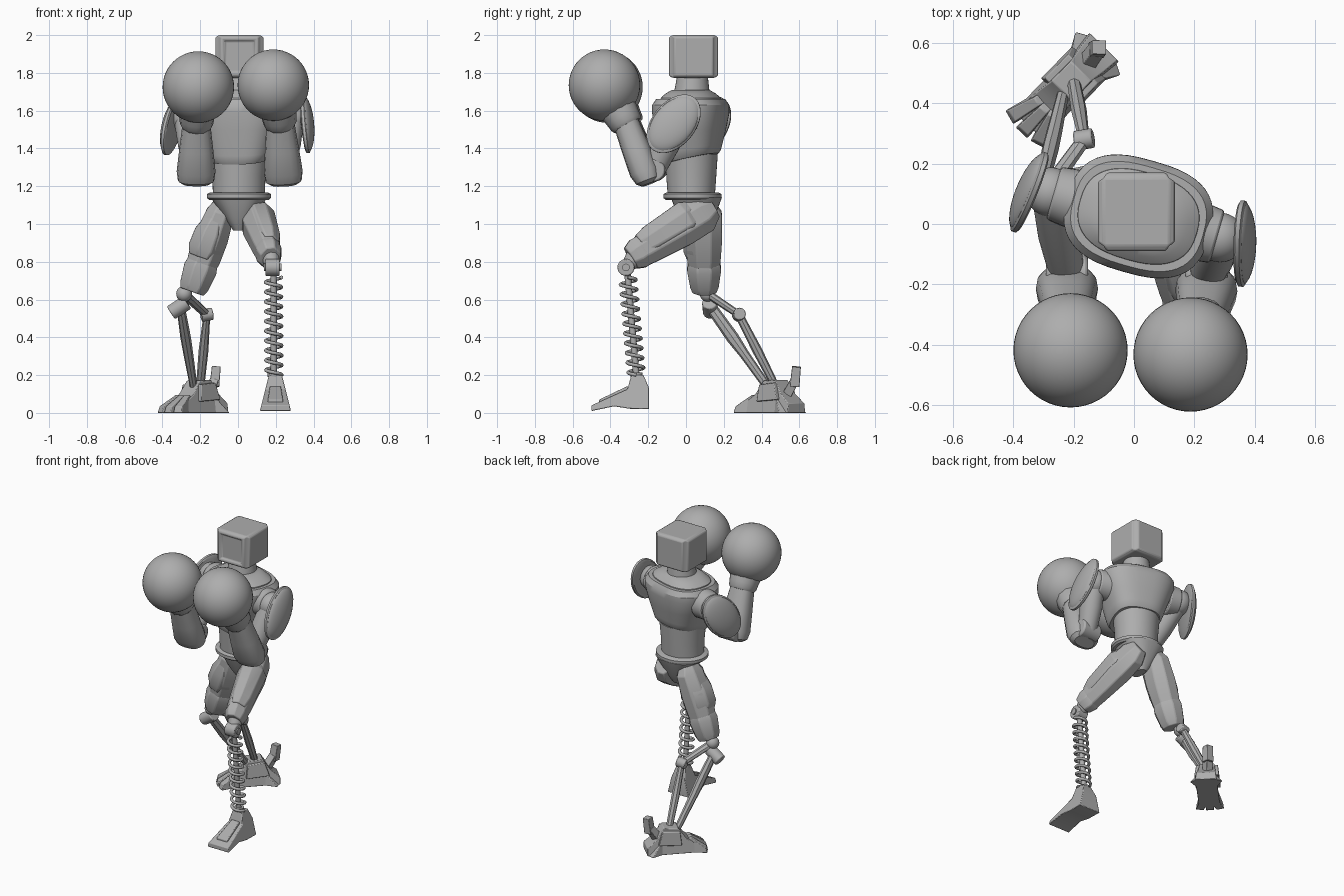
import bpy, bmesh, math
from mathutils import Vector as V, Matrix

old = bpy.data.objects.get("Cube")
if old:
    bpy.data.objects.remove(old)

grey = bpy.data.materials.new("plain grey")
grey.use_nodes = True
grey.diffuse_color = (0.42, 0.42, 0.42, 1)
grey.node_tree.nodes["Principled BSDF"].inputs["Base Color"].default_value = (0.42, 0.42, 0.42, 1)


def shade(ob, angle=32):
    bpy.ops.object.select_all(action='DESELECT')
    ob.select_set(True)
    bpy.context.view_layer.objects.active = ob
    bpy.ops.object.shade_smooth_by_angle(angle=math.radians(angle))


def finish(name, bm, bevel=0.0, smooth=True):
    bmesh.ops.recalc_face_normals(bm, faces=bm.faces)
    me = bpy.data.meshes.new(name)
    bm.to_mesh(me)
    bm.free()
    me.materials.append(grey)
    ob = bpy.data.objects.new(name, me)
    bpy.context.collection.objects.link(ob)
    if bevel:
        m = ob.modifiers.new("Bevel", 'BEVEL')
        m.width, m.segments, m.limit_method = bevel, 2, 'ANGLE'
    if smooth:
        shade(ob)
    return ob


def loft(name, rings, n=32, power=2.0, turn=0.0, bevel=0.0):
    """Skin a stack of (centre, U, W) superellipse sections and cap the ends."""
    bm = bmesh.new()
    loops = []
    for c, u, w in rings:
        loop = []
        for i in range(n):
            a = 2 * math.pi * i / n + turn
            f = [math.copysign(abs(t) ** (2 / power), t) for t in (math.cos(a), math.sin(a))]
            loop.append(bm.verts.new(c + u * f[0] + w * f[1]))
        loops.append(loop)
    for a, b in zip(loops, loops[1:]):
        for i in range(n):
            bm.faces.new((a[i], a[(i + 1) % n], b[(i + 1) % n], b[i]))
    bm.faces.new(loops[0])
    bm.faces.new(loops[-1])
    return finish(name, bm, bevel)


def limb(name, a, b, prof, n=24, power=2.0, turn=0.0, bevel=0.0):
    """Loft along a-b; prof rows are (fraction, radius across, radius deep)."""
    a, b = V(a), V(b)
    d = (b - a).normalized()
    side = V((1, 0, 0)) if abs(d.x) < 0.9 else V((0, 1, 0))
    u = (side - d * side.dot(d)).normalized()
    w = d.cross(u)
    return loft(name, [(a.lerp(b, t), u * rx, w * ry) for t, rx, ry in prof], n, power, turn, bevel)


def rod(name, a, b, r, r2=None, n=16, bevel=0.0):
    r2 = r2 or r
    return limb(name, a, b, [(0, r, r), (1, r2, r2)], n, bevel=bevel)


def facet(name, a, b, prof, bevel=0.006):
    """Eight-sided armour limb."""
    return limb(name, a, b, [(t, x * 1.07, y * 1.07) for t, x, y in prof], 8, 2, math.pi / 8, bevel)


def stack(name, prof, centre, yaw=0.0, power=2.0, tilt=0.0, n=48):
    """Upright body section; prof rows are (z, half width, half depth)."""
    rot = Matrix.Rotation(yaw, 3, 'Z')
    u, w = rot @ V((1, 0, 0)), rot @ V((0, 1, 0))
    return loft(name, [(V((centre[0], centre[1], z)), u * x,
                        w * y + V((0, 0, tilt if i < 3 else 0))) for i, (z, x, y) in enumerate(prof)], n, power)


def ball(name, c, r):
    bm = bmesh.new()
    bmesh.ops.create_uvsphere(bm, u_segments=48, v_segments=24, radius=r, matrix=Matrix.Translation(c))
    return finish(name, bm)


def prism(name, prof, base, slope, place, bevel=0.004):
    """Side profile (y, z) given a width that narrows with height."""
    bm = bmesh.new()
    sides = [[bm.verts.new(place @ V((s * max(base - slope * z, 0.01), y, z))) for y, z in prof] for s in (-1, 1)]
    for s in sides:
        bm.faces.new(s)
    for i in range(len(prof)):
        j = (i + 1) % len(prof)
        bm.faces.new((sides[0][i], sides[0][j], sides[1][j], sides[1][i]))
    return finish(name, bm, bevel)


# Head: cube with raised side panels and a recessed screen
bm = bmesh.new()
bmesh.ops.create_cube(bm, size=1, matrix=Matrix.Translation((0.008, 0.04, 1.887)) @ Matrix.Diagonal((0.218, 0.224, 0.226, 1)))
bm.normal_update()
walls = [f for f in bm.faces if abs(f.normal.z) < 0.5]
bmesh.ops.inset_individual(bm, faces=walls, thickness=0.016, depth=0.018)
front = min(walls, key=lambda f: f.calc_center_median().y)
bmesh.ops.inset_individual(bm, faces=[front], thickness=0.022, depth=0)
bmesh.ops.inset_individual(bm, faces=[front], thickness=0.008, depth=-0.012)
finish("head", bm, 0.009)
rod("neck", (0.01, 0.03, 1.66), (0.01, 0.035, 1.79), 0.1, 0.08, 32)

# Torso, twisted with the right shoulder back
yaw = math.radians(-16)
stack("chest", [(1.345, 0.15, 0.14), (1.365, 0.165, 0.152), (1.39, 0.175, 0.157), (1.5, 0.21, 0.175),
                (1.59, 0.243, 0.19), (1.63, 0.243, 0.189), (1.662, 0.222, 0.168)], (0.015, 0.025), yaw, 2.7, 0.03)
stack("collar", [(1.64, 0.205, 0.152), (1.668, 0.2, 0.147), (1.69, 0.165, 0.125), (1.71, 0.11, 0.095)],
      (0.015, 0.025), yaw, 2.5)
stack("waist", [(1.15, 0.138, 0.125), (1.25, 0.14, 0.132), (1.37, 0.152, 0.14)], (0.005, 0.028))
stack("belt", [(1.128, 0.158, 0.142), (1.138, 0.17, 0.154), (1.158, 0.17, 0.154), (1.166, 0.155, 0.14)], (0.005, 0.034))
stack("pelvis", [(0.965, 0.03, 0.055), (1.03, 0.075, 0.095), (1.14, 0.15, 0.135)], (0.005, 0.055), 0, 2.6)

# Arms raised in a guard
arms = {
    "left": dict(sh=(0.285, -0.045, 1.56), elbow=(0.24, -0.215, 1.265), wrist=(0.225, -0.315, 1.53),
                 glove=(0.187, -0.432, 1.735), pad=(0.357, -0.065, 1.53), n=(0.98, -0.08, 0.12), l=(0.06, 0.62, 0.78)),
    "right": dict(sh=(-0.275, 0.105, 1.56), elbow=(-0.222, -0.21, 1.265), wrist=(-0.22, -0.305, 1.525),
                  glove=(-0.21, -0.418, 1.725), pad=(-0.345, 0.105, 1.52), n=(-0.93, 0.33, 0.1), l=(0.2, 0.58, 0.78)),
}
for side, p in arms.items():
    sh, elbow, wrist, glove = (V(p[k]) for k in ("sh", "elbow", "wrist", "glove"))
    nrm = V(p["n"]).normalized()
    ball(side + "_shoulder", sh, 0.082)
    out = V((math.cos(yaw), math.sin(yaw), 0)) * (1 if sh.x > 0 else -1)
    rod(side + "_shoulder_socket", sh - out * 0.09, sh - out * 0.01, 0.1, 0.09, 32, 0.008)
    rod(side + "_shoulder_pin", sh, sh + nrm * 0.06, 0.045, n=24, bevel=0.006)
    joint = elbow + V((0, 0.045, 0.02))
    limb(side + "_upper_arm", sh, joint, [(0, 0.065, 0.07), (0.5, 0.07, 0.075), (1, 0.058, 0.06)])
    rod(side + "_elbow", joint - V((0.07, 0, 0)), joint + V((0.07, 0, 0)), 0.06, n=24, bevel=0.01)
    limb(side + "_forearm", elbow, wrist, [(-0.2, 0.07, 0.04), (-0.13, 0.096, 0.065), (0.05, 0.103, 0.08),
                                          (0.5, 0.09, 0.076), (1.02, 0.074, 0.068)], 16, 2.5)
    limb(side + "_glove_cuff", wrist, glove, [(-0.05, 0.078, 0.078), (0.02, 0.088, 0.088), (0.15, 0.092, 0.092),
                                            (0.35, 0.1, 0.1), (0.6, 0.1, 0.1)], 12)
    ball(side + "_glove", glove, 0.189)
    # Shoulder guard: lens-shaped shell, flatter inside
    long = V(p["l"])
    long = (long - nrm * long.dot(nrm)).normalized()
    frame = Matrix((long.cross(nrm), long, nrm)).transposed().to_4x4()
    bm = bmesh.new()
    bmesh.ops.create_uvsphere(bm, u_segments=32, v_segments=16, radius=1)
    for v in bm.verts:
        v.co.z *= 0.045 if v.co.z > 0 else 0.022
        v.co.x *= 0.112
        v.co.y *= 0.172
    bm.transform(Matrix.Translation(p["pad"]) @ frame)
    finish(side + "_shoulder_guard", bm)
    c = V(p["pad"])
    loft(side + "_guard_rim", [(c + nrm * h, frame.col[0].xyz * 0.112 * s, long * 0.172 * s)
                               for h, s in ((-0.012, 0.96), (-0.006, 1.03), (0.008, 1.03), (0.014, 0.96))])

# Left leg: thigh stepping forward onto a spring
hip, knee = (0.085, 0.09, 1.055), (0.168, -0.275, 0.83)
facet("left_thigh", hip, knee, [(-0.15, 0.05, 0.06), (0, 0.075, 0.105), (0.3, 0.085, 0.107), (0.8, 0.07, 0.088), (0.98, 0.06, 0.078)])
off = V((0.012, -0.012, 0.016))
facet("left_thigh_plate", V(hip) + off, V(knee) + off, [(0.08, 0.05, 0.075), (0.2, 0.082, 0.1), (0.7, 0.07, 0.086), (0.85, 0.05, 0.07)])
facet("left_thigh_cuff", hip, knee, [(0.86, 0.066, 0.082), (0.94, 0.068, 0.085), (1.05, 0.055, 0.065)])
k = V((0.183, -0.318, 0.77))
limb("left_knee_fork", (0.172, -0.27, 0.82), k, [(0, 0.05, 0.055), (1, 0.035, 0.03)], 12)
rod("left_knee_joint", k - V((0.038, 0, 0)), k + V((0.038, 0, 0)), 0.045, n=24, bevel=0.006)
rod("left_knee_pin", k - V((0.046, 0, 0)), k + V((0.046, 0, 0)), 0.02)
top, ankle = V((0.188, -0.31, 0.74)), V((0.19, -0.262, 0.19))
rod("left_shin_rod", top, ankle, 0.017)
rod("left_ankle_cup", ankle, ankle + V((0, 0, 0.025)), 0.033, n=20)

cu = bpy.data.curves.new("left_shin_spring", 'CURVE')
cu.dimensions, cu.bevel_depth, cu.bevel_resolution, cu.use_fill_caps = '3D', 0.0095, 2, True
steps, turns = 240, 10
sp = cu.splines.new('POLY')
sp.points.add(steps)
for i, pt in enumerate(sp.points):
    a = 2 * math.pi * turns * i / steps
    q = top.lerp(ankle, 0.04 + 0.94 * i / steps) + V((math.cos(a), math.sin(a), 0)) * 0.042
    pt.co = (*q, 1)
cu.materials.append(grey)
spring = bpy.data.objects.new("left_shin_spring", cu)
bpy.context.collection.objects.link(spring)
bpy.ops.object.select_all(action='DESELECT')
spring.select_set(True)
bpy.context.view_layer.objects.active = spring
bpy.ops.object.convert(target='MESH')
shade(bpy.context.view_layer.objects.active, 50)

place = Matrix.Translation((0.198, 0, 0))
prism("left_foot", [(-0.5, 0.01), (-0.5, 0.04), (-0.31, 0.125), (-0.29, 0.2), (-0.225, 0.2), (-0.195, 0.13),
                    (-0.195, 0.02), (-0.3, 0.022), (-0.38, 0.035)], 0.085, 0.25, place)
prism("left_foot_plate", [(-0.46, 0.05), (-0.46, 0.07), (-0.31, 0.142), (-0.3, 0.12)], 0.05, 0.15, place)

# Right leg: thigh trailing back onto a two-strut shin
hip, knee = (-0.085, 0.09, 1.08), (-0.24, 0.098, 0.65)
facet("right_thigh", hip, knee, [(-0.08, 0.05, 0.06), (0.05, 0.075, 0.1), (0.35, 0.09, 0.1), (0.6, 0.088, 0.09), (1, 0.062, 0.066)])
facet("right_thigh_plate", V(hip) + V((-0.014, -0.012, 0)), V(knee) + V((-0.014, -0.012, 0)),
      [(0.12, 0.055, 0.085), (0.3, 0.086, 0.1), (0.5, 0.09, 0.097), (0.6, 0.07, 0.08)])
facet("right_thigh_cuff", hip, knee, [(0.66, 0.083, 0.085), (0.74, 0.09, 0.091), (0.95, 0.078, 0.076), (1.02, 0.066, 0.064)])
ball("right_knee_ball", (-0.285, 0.115, 0.63), 0.042)
rod("right_knee_barrel", (-0.355, 0.13, 0.53), (-0.27, 0.125, 0.585), 0.04, n=20, bevel=0.006)
limb("right_knee_link", (-0.285, 0.115, 0.63), (-0.165, 0.28, 0.52), [(0, 0.028, 0.022), (1, 0.024, 0.02)], 8)
rod("right_knee_hinge", (-0.195, 0.275, 0.515), (-0.135, 0.285, 0.525), 0.033, n=20, bevel=0.005)
limb("right_front_strut", (-0.305, 0.125, 0.57), (-0.235, 0.43, 0.14), [(0, 0.022, 0.03), (0.4, 0.028, 0.034), (0.6, 0.026, 0.026), (1, 0.02, 0.022)], 8)
limb("right_rear_strut", (-0.165, 0.28, 0.52), (-0.2, 0.475, 0.14), [(0, 0.018, 0.022), (0.5, 0.026, 0.026), (1, 0.022, 0.02)], 8)

# Right foot: clawed block with a heel spur
place = Matrix.Translation((-0.21, 0.47, 0)) @ Matrix.Rotation(math.radians(-44), 4, 'Z')
prism("right_foot", [(-0.2, 0), (-0.2, 0.03), (-0.09, 0.1), (-0.04, 0.17), (0.05, 0.175), (0.1, 0.1), (0.16, 0.05), (0.16, 0)], 0.068, 0.12, place)
prism("right_ankle_block", [(-0.06, 0.06), (-0.05, 0.15), (0.06, 0.16), (0.09, 0.07)], 0.085, 0.1, place)
for name, ang in (("outer", -16), ("middle", 0), ("inner", 16)):
    spin = place @ Matrix.Rotation(math.radians(ang), 4, 'Z')
    prism("right_toe_" + name, [(-0.235, 0), (-0.225, 0.035), (-0.13, 0.095), (-0.05, 0.06), (-0.05, 0)], 0.026, 0.1, spin)
for name, ang in (("outer", 28), ("inner", -28)):
    spin = place @ Matrix.Rotation(math.radians(ang), 4, 'Z')
    prism("right_heel_claw_" + name, [(0.02, 0.09), (0.1, 0.07), (0.165, 0), (0.06, 0)], 0.03, 0.1, spin)
for name, a, b in (("lower", (-0.165, 0.52, 0.07), (-0.125, 0.575, 0.17)), ("upper", (-0.125, 0.575, 0.14), (-0.115, 0.585, 0.245))):
    limb("right_heel_spur_" + name, a, b, [(0, 0.036, 0.036), (1, 0.033, 0.033)], 4, 2, math.pi / 4, 0.003)
